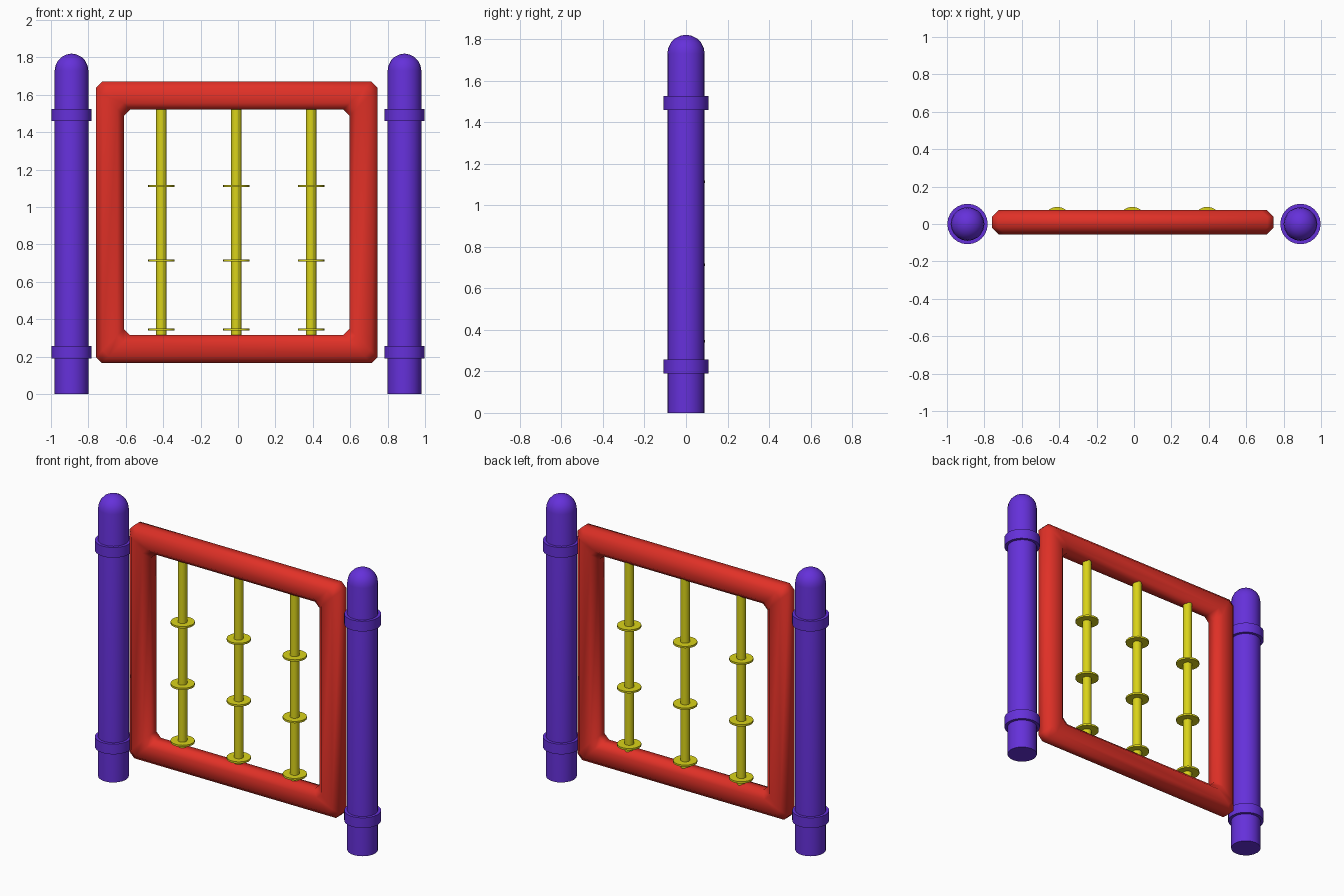
import bpy, bmesh
from math import sin, cos, pi, radians

if "Cube" in bpy.data.objects:
    bpy.data.objects.remove(bpy.data.objects["Cube"])


def material(name, rgb):
    m = bpy.data.materials.new(name)
    m.diffuse_color = (*rgb, 1)
    m.use_nodes = True
    m.node_tree.nodes["Principled BSDF"].inputs["Base Color"].default_value = m.diffuse_color
    return m


PURPLE = material("purple", (0.13, 0.03, 0.70))
RED = material("red", (0.75, 0.03, 0.02))
YELLOW = material("yellow", (0.70, 0.65, 0.01))


def finish(name, bm, mat, angle=40):
    bmesh.ops.remove_doubles(bm, verts=bm.verts, dist=1e-5)
    bmesh.ops.recalc_face_normals(bm, faces=bm.faces)
    me = bpy.data.meshes.new(name)
    bm.to_mesh(me)
    bm.free()
    me.materials.append(mat)
    ob = bpy.data.objects.new(name, me)
    bpy.context.collection.objects.link(ob)
    bpy.ops.object.select_all(action='DESELECT')
    ob.select_set(True)
    bpy.context.view_layer.objects.active = ob
    bpy.ops.object.shade_smooth_by_angle(angle=radians(angle))
    return ob


def bridge(bm, a, b):
    for i in range(len(a)):
        j = (i + 1) % len(a)
        bm.faces.new((a[i], a[j], b[j], b[i]))


def lathe(name, x, y, profile, sides, mat):
    """Stack of (radius, z) rings around a vertical axis, capped at both ends."""
    bm = bmesh.new()
    rings = [[bm.verts.new((x + r * cos(2 * pi * i / sides), y + r * sin(2 * pi * i / sides), z))
              for i in range(sides)] for r, z in profile]
    for a, b in zip(rings, rings[1:]):
        bridge(bm, a, b)
    bm.faces.new(rings[0])
    bm.faces.new(rings[-1])
    return finish(name, bm, mat)


# Domed posts with two collars each
R, DOME = 0.09, 1.73
dome = [(R * cos(t * pi / 10), DOME + R * sin(t * pi / 10)) for t in (0, 1, 2, 3, 4, 4.8)]
for side, x in (("left", -0.89), ("right", 0.89)):
    lathe(side + "_post", x, 0, [(R, 0)] + dome, 20, PURPLE)
    for level, z in (("lower", 0.223), ("upper", 1.492)):
        lathe(f"{side}_{level}_collar", x, 0,
              [(0.108, z - 0.033), (0.108, z + 0.033)], 24, PURPLE)

# Square frame: eight-sided section swept round a square with clipped corners
CX, CY, CZ, HALF, CUT = -0.007, 0.01, 0.918, 0.678, 0.033
W, D, C = 0.075, 0.065, 0.036
section = [(W, D - C), (W - C, D), (C - W, D), (-W, D - C),
           (-W, C - D), (C - W, -D), (W - C, -D), (W, C - D)]
bm = bmesh.new()
rings = []
for sx, sz, first in ((1, 1, 0), (-1, 1, 1), (-1, -1, 0), (1, -1, 1)):
    for k in (first, 1 - first):
        ring = []
        for off, dy in section:
            h = HALF + off
            px, pz = (h, h - CUT) if k == 0 else (h - CUT, h)
            ring.append(bm.verts.new((CX + sx * px, CY + dy, CZ + sz * pz)))
        rings.append(ring)
for i in range(len(rings)):
    bridge(bm, rings[i], rings[(i + 1) % len(rings)])
finish("frame", bm, RED, 60)

# Upright rods with sliding discs
for i, x in enumerate((-0.41, -0.009, 0.391), 1):
    lathe(f"rod_{i}", x, 0.02, [(0.028, 0.29), (0.028, 1.55)], 16, YELLOW)
    for j, z in enumerate((0.346, 0.714, 1.112), 1):
        lathe(f"disc_{i}_{j}", x, 0.021,
              [(0.071, z - 0.006), (0.071, z + 0.006)], 20, YELLOW)
